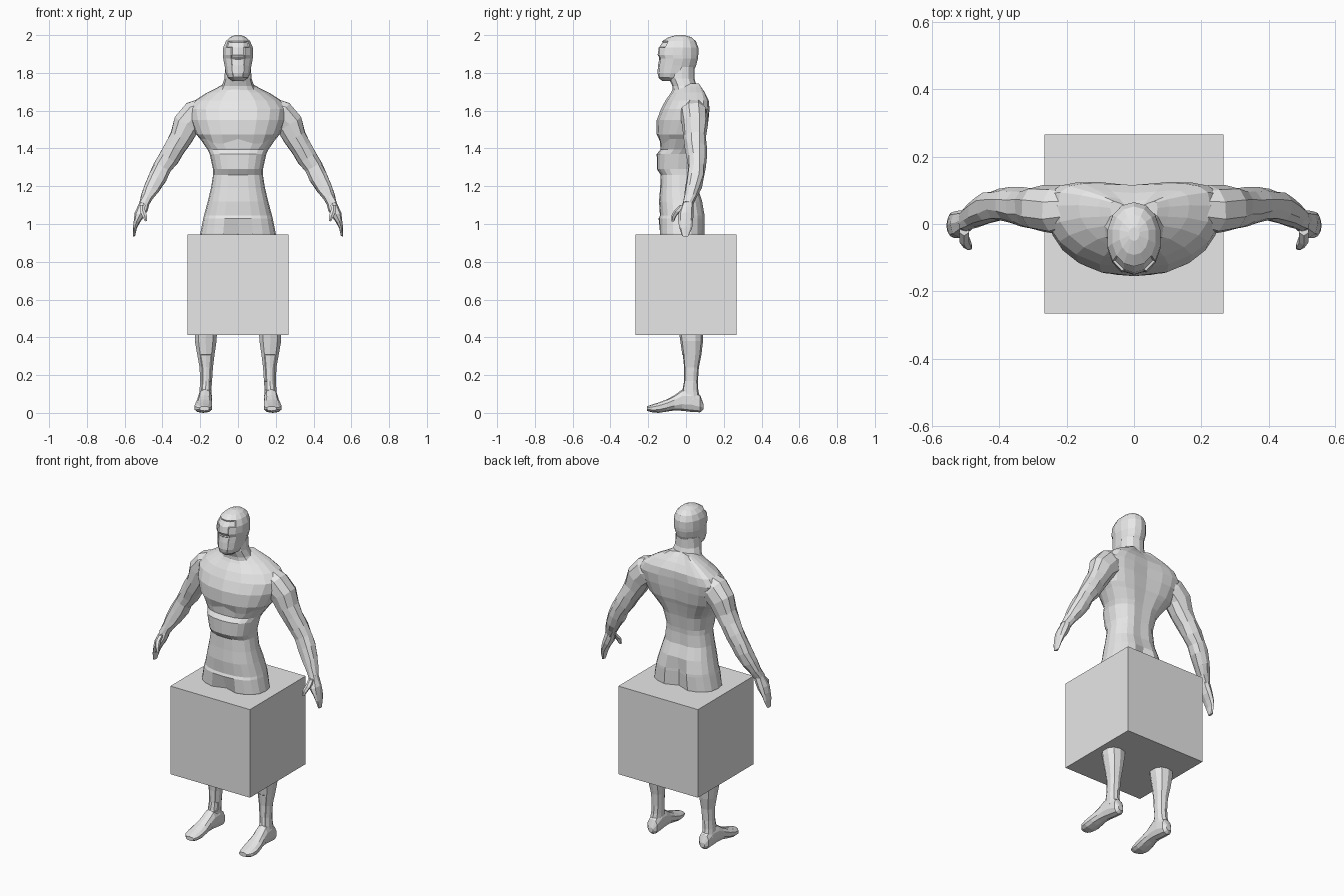
import bpy, bmesh, math, random
from mathutils import Vector

random.seed(4)
grey = bpy.data.materials.new("light grey")
grey.diffuse_color = (0.8, 0.8, 0.8, 1)


def finish(name, bm, mirror=False):
    bmesh.ops.recalc_face_normals(bm, faces=bm.faces)
    me = bpy.data.meshes.new(name)
    bm.to_mesh(me)
    bm.free()
    me.materials.append(grey)
    ob = bpy.data.objects.new(name, me)
    bpy.context.collection.objects.link(ob)
    if mirror:
        ob.modifiers.new("mirror", 'MIRROR').use_mirror_merge = False
    return ob


def unit_ring(n, power):
    """Superellipse points; the first points to the front (0, -1)."""
    pts = []
    for i in range(n):
        a = 2 * math.pi * i / n
        s, c = math.sin(a), -math.cos(a)
        pts.append((math.copysign(abs(s) ** (2 / power), s),
                    math.copysign(abs(c) ** (2 / power), c)))
    return pts


def skin(rings, jitter=0.0):
    """Bridge rings of points and cap both ends."""
    bm = bmesh.new()
    loops = []
    for ring in rings:
        loops.append([bm.verts.new(Vector(p) + Vector([random.uniform(-jitter, jitter)
                      for _ in range(3)])) for p in ring])
    n = len(loops[0])
    for a, b in zip(loops, loops[1:]):
        for i in range(n):
            j = (i + 1) % n
            bm.faces.new((a[i], a[j], b[j], b[i]))
    bm.faces.new(loops[0])
    bm.faces.new(loops[-1])
    return bm


def upright(rows, n, power, shape=None, jitter=0.0):
    """Rows are z, centre x, half width, front y, back y."""
    rings = []
    for z, cx, rx, yf, yb in rows:
        ring = []
        for u, v in unit_ring(n, power):
            p = Vector((cx + u * rx, (yf + yb) / 2 + v * (yb - yf) / 2, z))
            ring.append(shape(p, u, v) if shape else p)
        rings.append(ring)
    return skin(rings, jitter)


def tube(rows, n, jitter=0.0):
    """Rows are x, y, z, half thickness in the xz plane, half depth in y."""
    rings = []
    for i, (x, y, z, r, ry) in enumerate(rows):
        a, b = rows[max(i - 1, 0)], rows[min(i + 1, len(rows) - 1)]
        t = Vector((b[0] - a[0], 0, b[2] - a[2])).normalized()
        side = Vector((-t.z, 0, t.x))
        rings.append([Vector((x, y, z)) + side * u * r + Vector((0, v * ry, 0))
                      for u, v in unit_ring(n, 2.2)])
    return skin(rings, jitter)


def inset(bm, test, width, depth):
    bm.normal_update()
    bmesh.ops.recalc_face_normals(bm, faces=bm.faces)
    faces = [f for f in bm.faces if test(f.calc_center_median())]
    if faces:
        bmesh.ops.inset_region(bm, faces=faces, thickness=width, depth=depth)


# Torso with swept-back shoulders, pectorals, spine groove and hip cleft
def torso_shape(p, u, v):
    if p.z > 1.38:
        p.y += 0.05 * min((p.z - 1.38) / 0.2, 1) * u * u
    if abs(u) < 0.05 and v > 0 and p.z < 1.62:
        p.y -= 0.035 if p.z < 1.06 else 0.008
    if abs(u) < 0.05 and v < 0 and p.z < 0.96:
        p.y += 0.03
    if v < 0 and abs(u) < 0.75 and 1.44 < p.z < 1.47:
        p.z -= 0.025 * math.sin(math.pi * abs(u))
    return p


torso = [(0.86, 0, .205, -.125, .10), (.95, 0, .20, -.142, .102),
         (1.03, 0, .184, -.145, .104), (1.045, 0, .18, -.138, .103),
         (1.12, 0, .16, -.143, .09), (1.19, 0, .143, -.137, .066),
         (1.26, 0, .132, -.134, .064), (1.29, 0, .132, -.154, .067),
         (1.37, 0, .15, -.155, .08), (1.395, 0, .162, -.135, .086),
         (1.45, 0, .20, -.14, .10), (1.475, 0, .222, -.155, .108),
         (1.55, 0, .252, -.155, .118), (1.61, 0, .262, -.132, .122),
         (1.655, 0, .228, -.108, .116), (1.695, 0, .165, -.08, .092),
         (1.725, 0, .105, -.065, .068), (1.745, 0, .07, -.055, .05)]
finish("torso", upright(torso, 20, 2.5, torso_shape))

# Neck
finish("neck", upright([(1.68, 0, .115, -.07, .085), (1.73, 0, .085, -.072, .056),
                        (1.77, 0, .072, -.09, .045), (1.83, 0, .068, -.09, .045)], 12, 2.2))

# Head with a recessed face panel
head = [(1.757, 0, .03, -.125, -.03), (1.775, 0, .056, -.147, .01),
        (1.80, 0, .066, -.153, .035), (1.84, 0, .073, -.150, .054),
        (1.875, 0, .08, -.144, .063), (1.895, 0, .081, -.155, .065),
        (1.935, 0, .08, -.149, .065), (1.968, 0, .066, -.126, .052),
        (1.989, 0, .044, -.092, .028), (2.0, 0, .016, -.05, -.01)]
bm = upright(head, 14, 2.1)
inset(bm, lambda c: c.y < -.11 and abs(c.x) < .05 and 1.875 < c.z < 1.96, .005, -.005)
inset(bm, lambda c: c.y < -.12 and abs(c.x) < .025 and 1.77 < c.z < 1.86, .003, -.002)
finish("head", bm)

# Arms
arm = [(.17, .045, 1.60, .07, .06), (.225, .04, 1.575, .086, .072),
       (.272, .045, 1.525, .078, .068), (.302, .048, 1.46, .062, .06),
       (.335, .052, 1.405, .057, .056), (.368, .056, 1.35, .056, .052),
       (.40, .056, 1.30, .051, .046), (.425, .05, 1.25, .049, .048),
       (.455, .038, 1.19, .043, .044), (.48, .022, 1.145, .034, .034),
       (.50, .01, 1.105, .028, .028)]
finish("arm", tube(arm, 10, .004), True)

# Hands and thumbs
hand = [(.492, .012, 1.12, .026, .027), (.505, .006, 1.085, .029, .034),
        (.52, 0, 1.05, .027, .042), (.535, -.002, 1.015, .018, .04),
        (.545, -.003, .98, .011, .034), (.551, -.004, .935, .005, .018)]
finish("hand", tube(hand, 8, .002), True)
thumb = [(.505, -.015, 1.10, .016, .02), (.505, -.045, 1.07, .016, .018),
         (.495, -.063, 1.045, .014, .014), (.487, -.07, 1.015, .007, .007)]
finish("thumb", tube(thumb, 6), True)

# Legs with a shin panel
leg = [(.07, .176, .034, -.02, .075), (.12, .172, .033, -.022, .065),
       (.17, .169, .033, -.013, .063), (.24, .168, .037, -.013, .068),
       (.31, .17, .048, -.02, .082), (.38, .171, .06, -.03, .09),
       (.45, .17, .062, -.04, .088), (.52, .165, .062, -.06, .075),
       (.60, .155, .068, -.075, .08), (.75, .132, .082, -.10, .095),
       (.90, .107, .096, -.125, .10)]
bm = upright(leg, 10, 2.3)
inset(bm, lambda c: c.y < 0 and abs(c.x - .169) < .025 and .14 < c.z < .28, .004, -.003)
finish("leg", bm, True)

# Feet, lofted from heel to toe: y, centre x, half width, bottom z, top z
foot = [(.092, .172, .016, .02, .05), (.075, .172, .033, .004, .095),
        (.03, .173, .037, .006, .13), (-.02, .175, .038, .012, .125),
        (-.06, .178, .04, .014, .095), (-.10, .181, .046, .008, .073),
        (-.145, .184, .048, .001, .056), (-.18, .184, .043, .004, .045),
        (-.207, .178, .026, .012, .036)]
rings = [[Vector((cx + u * rx, y, (lo + hi) / 2 + v * (hi - lo) / 2))
          for u, v in unit_ring(10, 2.4)] for y, cx, rx, lo, hi in foot]
finish("foot", skin(rings), True)

# Box around the hips and thighs
bm = bmesh.new()
bmesh.ops.create_cube(bm, size=.533)
bmesh.ops.translate(bm, verts=bm.verts, vec=(0, 0, .679))
finish("box", bm)

# Settle the lowest point on the ground
for ob in bpy.context.collection.objects:
    if ob.name == "foot":
        drop = min(v.co.z for v in ob.data.vertices)
        for v in ob.data.vertices:
            v.co.z -= drop
